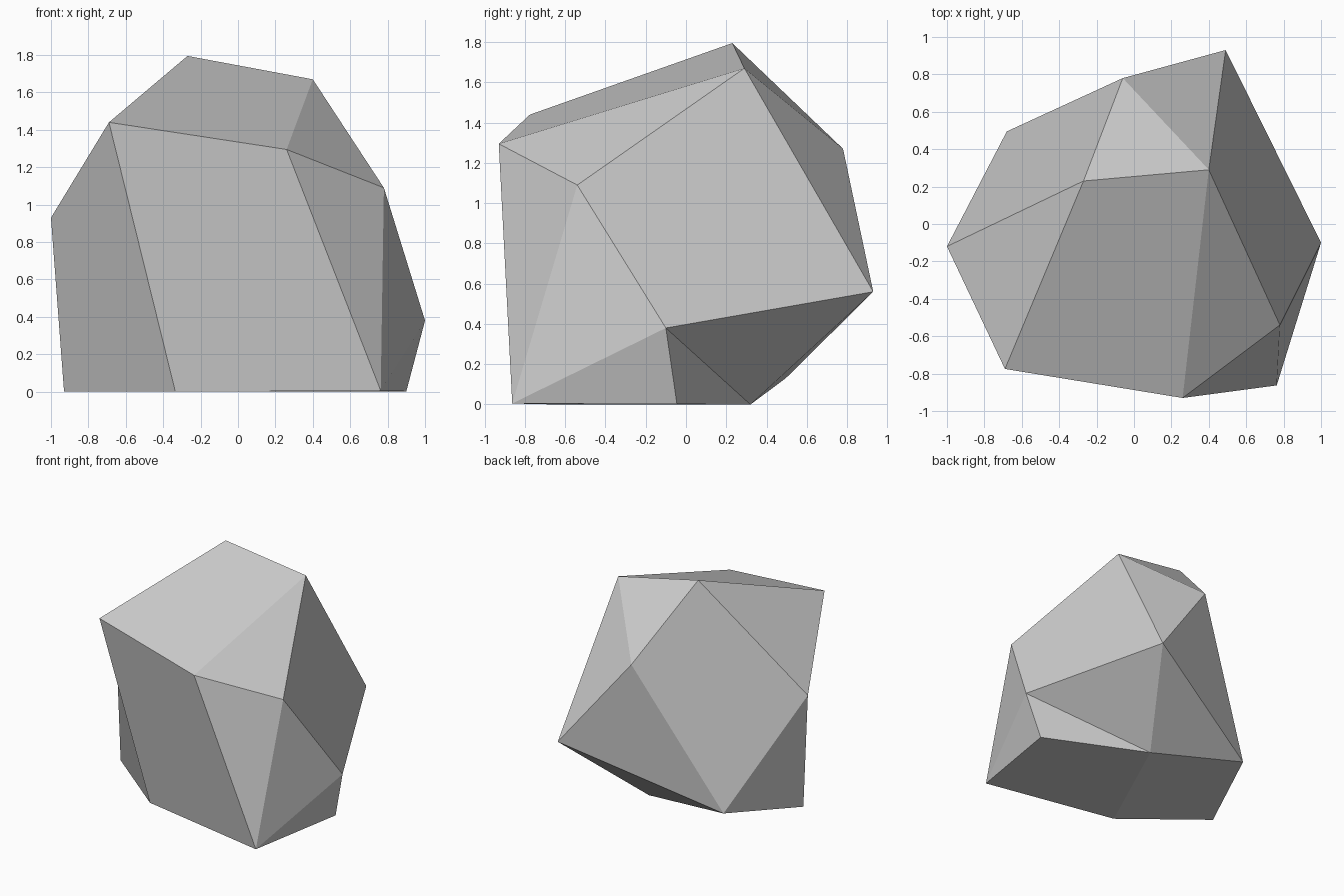
import bpy, bmesh

if "Cube" in bpy.data.objects:
    bpy.data.objects.remove(bpy.data.objects["Cube"])

# Named corner points of the faceted boulder
corners = {
    # crown
    "peak": (-0.27, 0.23, 1.795), "crest": (0.40, 0.29, 1.67),
    "brow_l": (-0.69, -0.775, 1.44), "brow_r": (0.26, -0.93, 1.295),
    "back": (-0.06, 0.78, 1.27), "cheek": (0.78, -0.54, 1.09),
    # waist
    "left": (-1.0, -0.12, 0.93), "rear": (0.49, 0.93, 0.56),
    "right": (1.0, -0.10, 0.38), "heel": (-0.68, 0.495, 0.13),
    # base
    "foot_l": (-0.93, -0.163, 0.0), "foot_f": (-0.335, -0.64, 0.0),
    "foot_r": (0.763, -0.863, 0.005), "foot_s": (0.90, -0.045, 0.002),
    "foot_b": (0.105, 0.32, 0.0),
}

# Facets as runs of corners; four-sided ones fold from their first corner
facets = [
    # top and front
    "crest peak brow_l brow_r", "crest brow_r cheek", "brow_r foot_r cheek",
    "brow_l foot_f foot_r brow_r",
    # left and back
    "left foot_l foot_f brow_l", "left brow_l peak", "left peak back heel",
    "left heel foot_l", "peak crest back", "crest rear back", "back rear heel",
    # right
    "crest cheek right rear", "cheek foot_r right", "right foot_r foot_s",
    "right foot_s foot_b", "right foot_b rear", "rear foot_b heel",
    # underside
    "foot_f foot_b foot_s foot_r", "foot_b foot_f foot_l heel",
]

stone = bpy.data.materials.new("grey_stone")
stone.diffuse_color = (0.60, 0.60, 0.60, 1.0)
stone.use_nodes = True
stone.node_tree.nodes["Principled BSDF"].inputs["Base Color"].default_value = stone.diffuse_color

bm = bmesh.new()
verts = {name: bm.verts.new(co) for name, co in corners.items()}
for facet in facets:
    bm.faces.new([verts[name] for name in facet.split()])
bmesh.ops.recalc_face_normals(bm, faces=bm.faces[:])

mesh = bpy.data.meshes.new("boulder")
bm.to_mesh(mesh)
bm.free()
mesh.materials.append(stone)
boulder = bpy.data.objects.new("boulder", mesh)
bpy.context.collection.objects.link(boulder)
